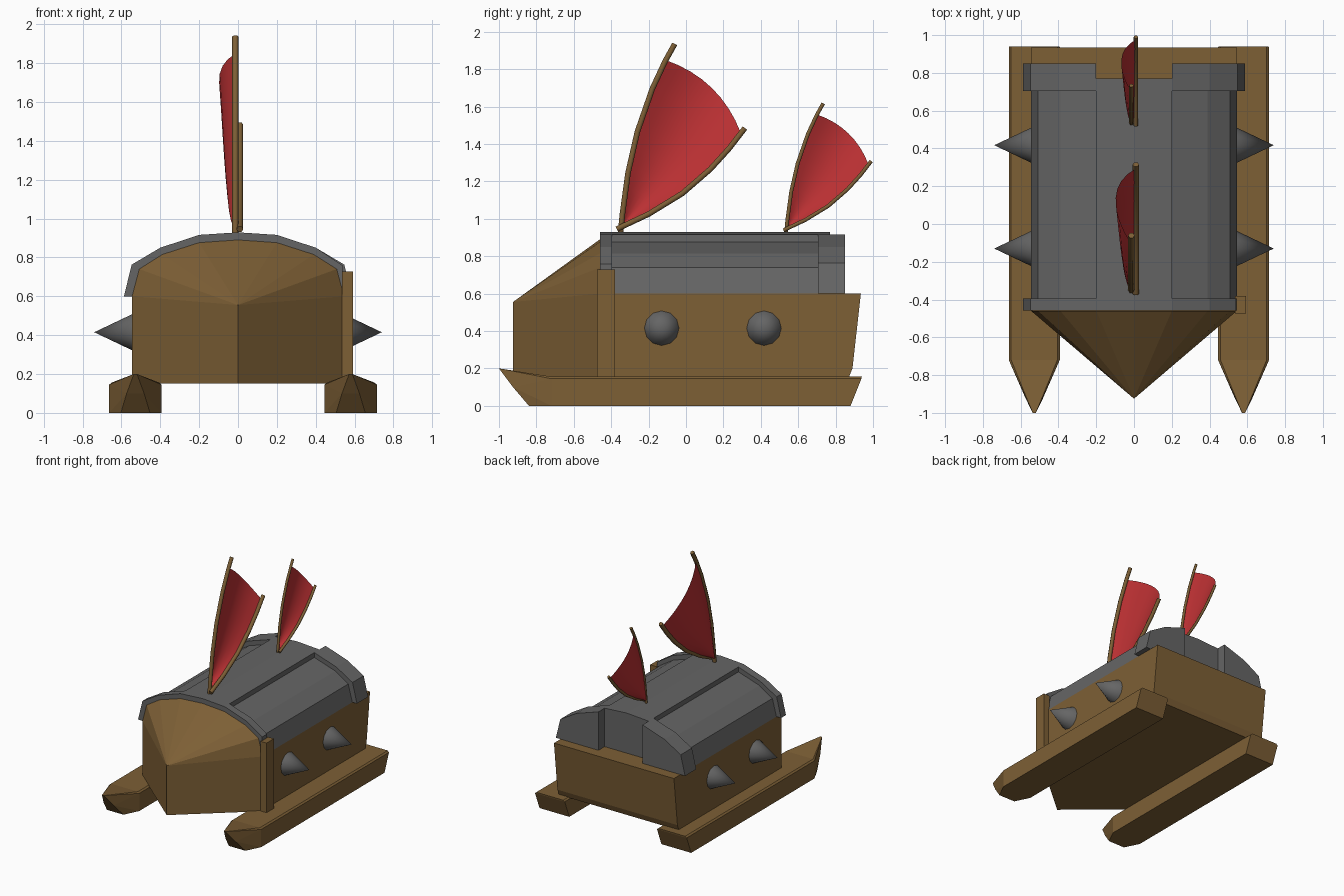
import bpy, bmesh, math
from mathutils import Vector

if "Cube" in bpy.data.objects:
    bpy.data.objects.remove(bpy.data.objects["Cube"])


def material(name, rgb):
    m = bpy.data.materials.new(name)
    m.diffuse_color = (*rgb, 1)
    m.use_nodes = True
    m.node_tree.nodes["Principled BSDF"].inputs["Base Color"].default_value = m.diffuse_color
    return m


WOOD = material("brown wood", (0.205, 0.115, 0.036))
METAL = material("grey metal", (0.13, 0.13, 0.13))
CLOTH = material("red cloth", (0.50, 0.03, 0.033))


def finish(name, bm, mat):
    bmesh.ops.recalc_face_normals(bm, faces=bm.faces)
    me = bpy.data.meshes.new(name)
    bm.to_mesh(me)
    bm.free()
    me.materials.append(mat)
    ob = bpy.data.objects.new(name, me)
    bpy.context.collection.objects.link(ob)
    return ob


def prism(bm, pts, vec):
    """Extrude a flat outline along vec."""
    n, vec = len(pts), Vector(vec)
    a = [bm.verts.new(p) for p in pts]
    b = [bm.verts.new(Vector(p) + vec) for p in pts]
    bm.faces.new(a)
    bm.faces.new(b)
    for i in range(n):
        j = (i + 1) % n
        bm.faces.new((a[i], a[j], b[j], b[i]))


def hull_of(bm, pts):
    vs = [bm.verts.new(p) for p in pts]
    bmesh.ops.convex_hull(bm, input=vs)


def xz_part(name, mat, outlines):
    """One object from several (x,z outline, y start, y end) blocks."""
    bm = bmesh.new()
    for o, y0, y1 in outlines:
        prism(bm, [(x, y0, z) for x, z in o], (0, y1 - y0, 0))
    return finish(name, bm, mat)


def flip(o):
    return [(-x, z) for x, z in o]


# Arch profiles, right half from the ridge down
OUTER = [(0, 0.929), (0.2, 0.916), (0.4, 0.85), (0.547, 0.763), (0.587, 0.6)]
INNER = [(0, 0.89), (0.2, 0.876), (0.39, 0.815), (0.508, 0.74), (0.545, 0.6)]

# Hull box with raked stern
bm = bmesh.new()
side = [(-0.46, 0.15), (0.87, 0.15), (0.89, 0.2), (0.935, 0.6), (-0.46, 0.6)]
prism(bm, [(-0.545, y, z) for y, z in side], (1.09, 0, 0))
finish("hull", bm, WOOD)

# Pointed prow rising to the arch
bm = bmesh.new()
arch = flip(INNER[:0:-1]) + INNER + [(0.545, 0.15), (-0.545, 0.15)]
hull_of(bm, [(x, -0.46, z) for x, z in arch] + [(0, -0.925, 0.15), (0, -0.925, 0.555)])
finish("prow", bm, WOOD)

# Corner post on the right
xz_part("corner_post", WOOD, [([(0.535, 0.15), (0.592, 0.15), (0.592, 0.728), (0.535, 0.728)], -0.475, -0.38)])

# Roof: recessed side panels, ridge strip, bands
panel = INNER[1:] + [(0.2, 0.6)]
xz_part("roof_panels", METAL, [(panel, -0.455, 0.8), (flip(panel), -0.455, 0.8)])
ridge = [(-0.2, 0.6), (-0.2, 0.916), (0, 0.929), (0.2, 0.916), (0.2, 0.6)]
xz_part("roof_ridge", METAL, [(ridge, -0.455, 0.77)])
front = flip(OUTER[:0:-1]) + OUTER[:3] + [(0.54, 0.758), (0.547, 0.6)]
xz_part("roof_front_band", METAL, [(front, -0.459, -0.395)])
back = OUTER[1:] + [(0.2, 0.6)]
xz_part("roof_back_band", METAL, [(back, 0.705, 0.85), (flip(back), 0.705, 0.85)])

# Skids with upturned pointed noses
for name, cx in (("left_skid", -0.528), ("right_skid", 0.58)):
    bm = bmesh.new()
    body, nose = [], []
    for s in (-1, 1):
        body += [(cx + s * 0.135, y, z) for y, z in ((-0.72, 0), (0.88, 0), (0.938, 0.145), (-0.72, 0.145))]
        body += [(cx + s * 0.122, y, 0.156) for y in (-0.72, 0.94)]
        nose += [(cx + s * w, y, z) for w, y, z in (
            (0.135, -0.72, 0), (0.135, -0.72, 0.145), (0.122, -0.72, 0.156),
            (0.075, -0.84, 0), (0.045, -0.925, 0.1), (0.008, -1.0, 0.2))]
    hull_of(bm, body)
    hull_of(bm, nose)
    finish(name, bm, WOOD)

# Side spikes
for sx in (-1, 1):
    for y in (-0.13, 0.417):
        bpy.ops.mesh.primitive_cone_add(vertices=12, radius1=0.095, radius2=0, depth=0.2,
                                        location=(sx * 0.64, y, 0.415), rotation=(0, sx * math.pi / 2, 0))
        ob = bpy.context.object
        ob.name = "side_spike"
        ob.data.materials.append(METAL)
        bpy.ops.object.shade_smooth_by_angle(angle=math.radians(40))

# Mast and boom paths in y, z relative to the mast foot
MAST = [(0, 0), (0.01, 0.1), (0.04, 0.32), (0.09, 0.54), (0.17, 0.77), (0.24, 0.92), (0.29, 1.01)]
BOOM = [(-0.02, 0.02), (0.15, 0.10), (0.33, 0.21), (0.48, 0.34), (0.58, 0.45), (0.665, 0.56)]


def along(path, t):
    f = t * (len(path) - 1)
    i = min(int(f), len(path) - 2)
    return Vector(path[i]).lerp(Vector(path[i + 1]), f - i)


def spar(name, path, x, foot, k):
    cu = bpy.data.curves.new(name, "CURVE")
    cu.dimensions = "3D"
    cu.bevel_depth = 0.017 * k
    cu.bevel_resolution = 1
    cu.use_fill_caps = True
    sp = cu.splines.new("POLY")
    sp.points.add(len(path) - 1)
    for p, (y, z) in zip(sp.points, path):
        p.co = (x, foot + y * k, 0.925 + z * k, 1)
    cu.materials.append(WOOD)
    ob = bpy.data.objects.new(name, cu)
    bpy.context.collection.objects.link(ob)
    bpy.ops.object.select_all(action="DESELECT")
    ob.select_set(True)
    bpy.context.view_layer.objects.active = ob
    bpy.ops.object.convert(target="MESH")


# Billowing fan sails on curved spars
for size, foot, k in (("large", -0.35, 1.0), ("small", 0.535, 0.685)):
    spar(size + "_mast", MAST, -0.014, foot, k)
    spar(size + "_boom", BOOM, 0.01, foot, k)
    bm = bmesh.new()
    N, M = 8, 10
    grid = []
    for i in range(M + 1):
        t = 0.03 + 0.97 * i / M
        row = []
        for j in range(N + 1):
            s = j / N
            p = along(MAST, t * 0.84).lerp(along(BOOM, t * 0.95), s)
            hump = 4 * s * (1 - s)
            p += Vector((0.7, 0.71)) * 0.065 * hump * t * t
            x = -0.014 + 0.024 * s - 0.095 * k * hump * math.sqrt(t)
            row.append(bm.verts.new((x, foot + p.x * k, 0.925 + p.y * k)))
        grid.append(row)
    for i in range(M):
        for j in range(N):
            bm.faces.new((grid[i][j], grid[i][j + 1], grid[i + 1][j + 1], grid[i + 1][j]))
    sail = finish(size + "_sail", bm, CLOTH)
    for f in sail.data.polygons:
        f.use_smooth = True
